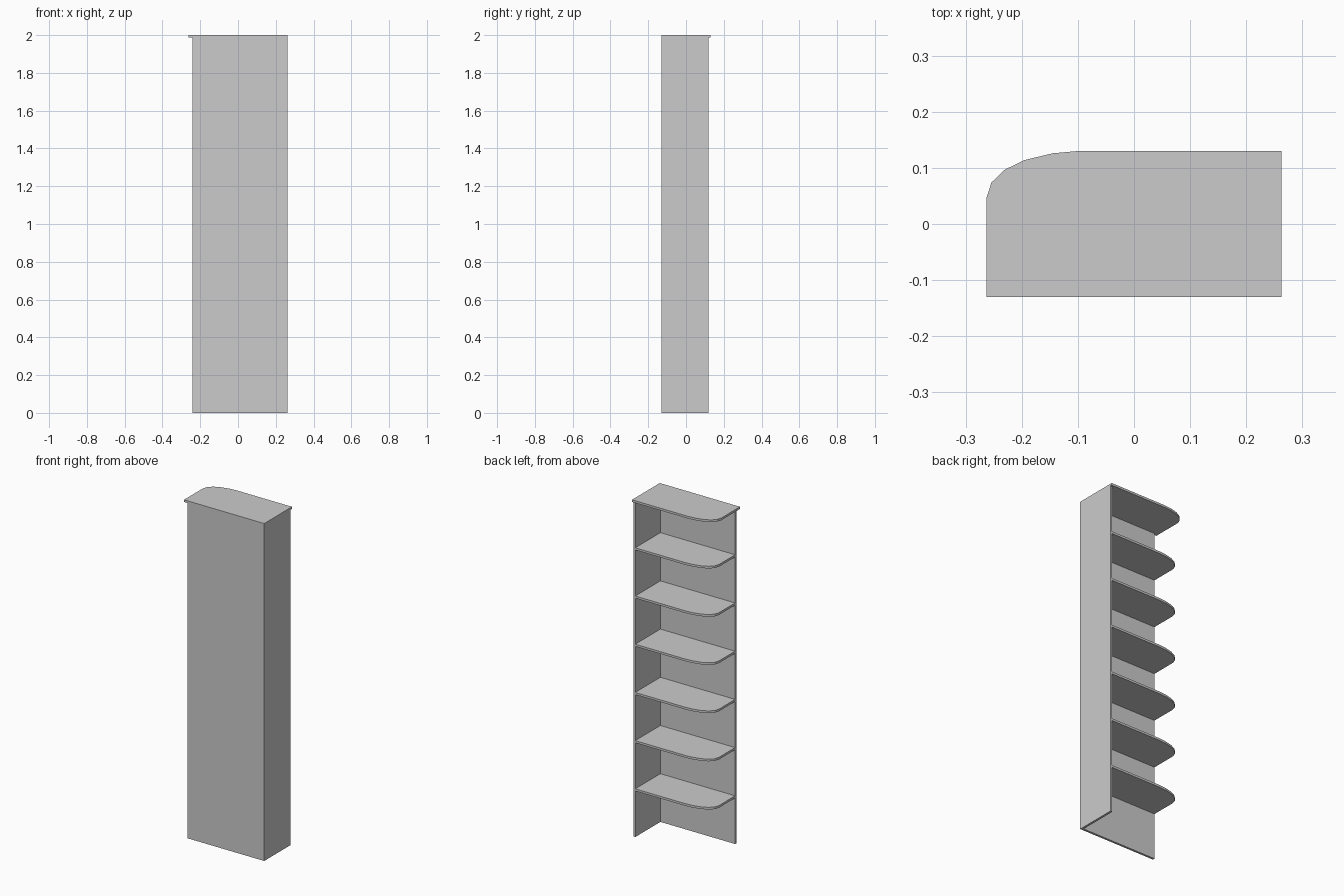
import bpy

if "Cube" in bpy.data.objects:
    bpy.data.objects.remove(bpy.data.objects["Cube"])

X0, X1 = -0.263, 0.263      # top board extents
Y0, Y1 = -0.13, 0.13
H, T = 2.0, 0.013           # height, board thickness
PX, PY = -0.24, 0.118       # free edges of the panels
LEVELS = 7


def board(name, outline, z0, z1):
    """Extrude a counter-clockwise xy outline between two heights."""
    n = len(outline)
    verts = [(x, y, z) for z in (z0, z1) for x, y in outline]
    faces = [tuple(reversed(range(n))), tuple(range(n, 2 * n))]
    faces += [(i, (i + 1) % n, (i + 1) % n + n, i + n) for i in range(n)]
    mesh = bpy.data.meshes.new(name)
    mesh.from_pydata(verts, [], faces)
    ob = bpy.data.objects.new(name, mesh)
    bpy.context.collection.objects.link(ob)
    return ob


def rect(x0, x1, y0, y1):
    return [(x0, y0), (x1, y0), (x1, y1), (x0, y1)]


# Faceted rounded corner, as offsets from the free corner
CORNER = [(0.163, 0), (0.118, -0.004), (0.068, -0.016),
          (0.033, -0.033), (0.009, -0.056), (0, -0.084)]


def rounded(x0, x1, y0, y1):
    return [(x0, y0), (x1, y0), (x1, y1)] + [(x0 + dx, y1 + dy) for dx, dy in CORNER]


# Upright panels meeting in an L
board("back_panel", rect(PX, X1 - T, Y0, Y0 + T), 0, H - T)
board("side_panel", rect(X1 - T, X1, Y0, PY), 0, H - T)

# Overhanging top
board("top_board", rounded(X0, X1, Y0, Y1), H - T, H)

# Evenly spaced shelves
for k in range(1, LEVELS):
    z = H * k / LEVELS
    board(f"shelf_{k}", rounded(PX, X1 - T, Y0 + T, PY), z - T, z)
